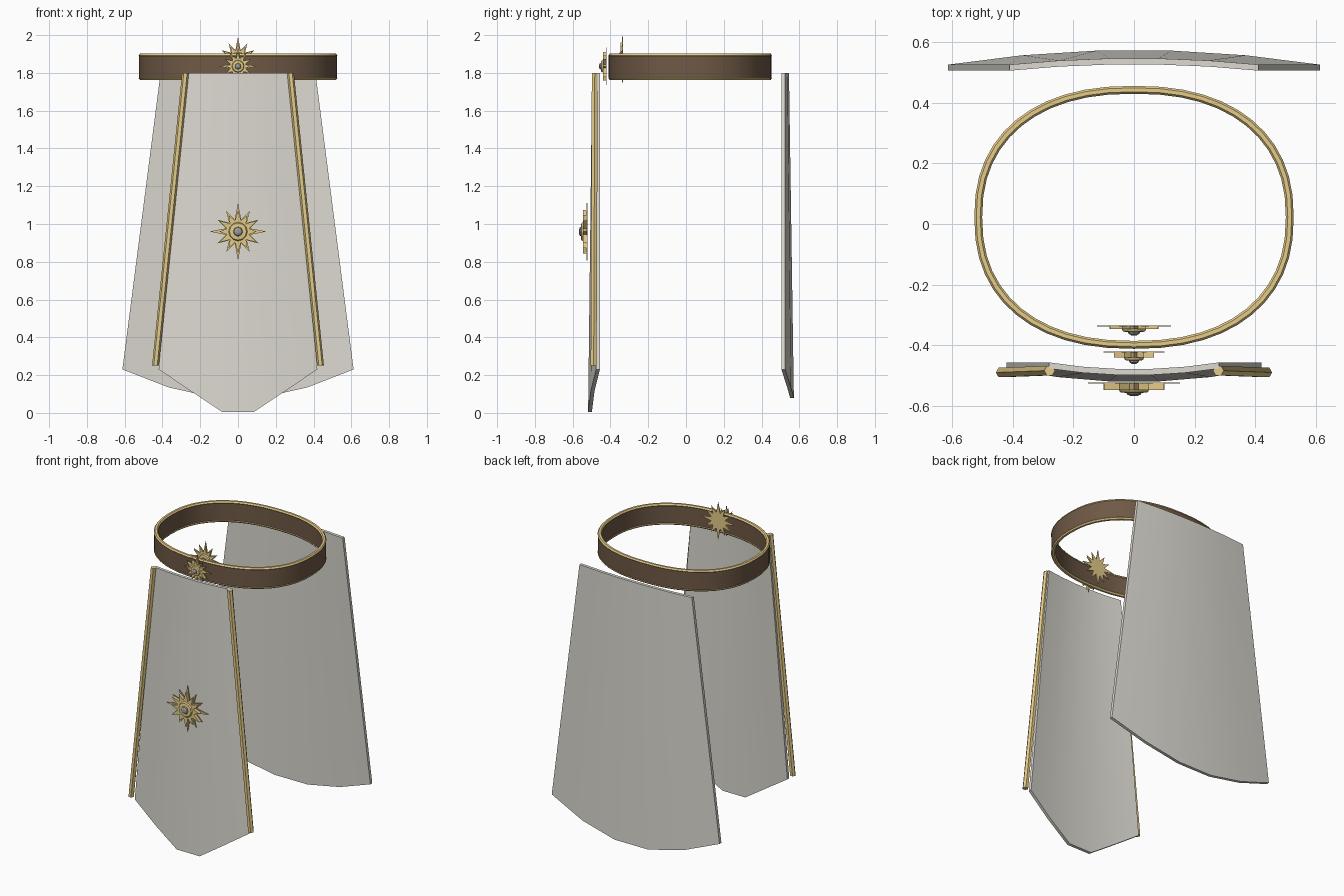
import bpy, bmesh
from math import sin, cos, pi, copysign

if "Cube" in bpy.data.objects:
    bpy.data.objects.remove(bpy.data.objects["Cube"])


def material(name, rgb):
    m = bpy.data.materials.new(name)
    m.diffuse_color = (*rgb, 1)
    m.use_nodes = True
    m.node_tree.nodes["Principled BSDF"].inputs["Base Color"].default_value = m.diffuse_color
    return m


GOLD = material("gold", (0.78, 0.60, 0.25))
LEATHER = material("leather", (0.16, 0.10, 0.06))
CLOTH = material("cloth", (0.72, 0.70, 0.64))
GEM = material("gem", (0.35, 0.35, 0.34))


def make(name, verts, faces, mat, smooth=False):
    me = bpy.data.meshes.new(name)
    me.from_pydata(verts, [], faces)
    bm = bmesh.new()
    bm.from_mesh(me)
    bmesh.ops.recalc_face_normals(bm, faces=bm.faces)
    bm.to_mesh(me)
    bm.free()
    me.materials.append(mat)
    ob = bpy.data.objects.new(name, me)
    bpy.context.collection.objects.link(ob)
    if smooth:
        bpy.ops.object.select_all(action='DESELECT')
        ob.select_set(True)
        bpy.context.view_layer.objects.active = ob
        bpy.ops.object.shade_smooth_by_angle(angle=0.6)
    return ob


def bridge(rings, closed):
    """Faces joining successive rings of equal size; closed joins last to first."""
    n, k = len(rings[0]), len(rings)
    faces = []
    for i in range(k if closed else k - 1):
        for j in range(n):
            a, b, l = i * n, ((i + 1) % k) * n, (j + 1) % n
            faces.append((a + j, a + l, b + l, b + j))
    if not closed:
        faces += [tuple(range(n)), tuple(range((k - 1) * n, k * n))]
    return [p for r in rings for p in r], faces


# Belt: a rounded oval swept with a small cross-section
def hoop(name, section, mat, n=48):
    rings = []
    for i in range(n):
        a = 2 * pi * i / n
        c, s = cos(a), sin(a)
        ux, uy = (copysign(abs(v) ** (2 / 2.3), v) for v in (c, s))
        rings.append([((0.513 + d) * ux, 0.022 + (0.42 + d) * uy, z) for d, z in section])
    return make(name, *bridge(rings, True), mat, True)


hoop("belt", [(-.010, 1.772), (.011, 1.772), (.011, 1.893), (-.010, 1.893)], LEATHER)
for name, z in (("belt_top_rim", 1.893), ("belt_bottom_rim", 1.772)):
    hoop(name, [(.013 * cos(k * pi / 3), z + .010 * sin(k * pi / 3)) for k in range(6)], GOLD)


# Cloth panels: six columns bowed outward, with a shaped hem
def panel(name, top_w, bot_w, edge_y, bow_top, bow_bot, hem):
    rings = []
    for u, zb in zip((-1, -.6, -.2, .2, .6, 1), hem + hem[::-1]):
        bulge = 1 - u * u
        yt, yb = edge_y + bow_top * bulge, edge_y + bow_bot * bulge
        t = .010
        rings.append([(u * top_w, yt - t, 1.8), (u * top_w, yt + t, 1.8),
                      (u * bot_w, yb + t, zb), (u * bot_w, yb - t, zb)])
    return make(name, *bridge(rings, False), CLOTH, True)


panel("front_panel", .28, .42, -.466, -.022, -.044, [.23, .117, .005])
panel("back_panel", .41, .612, .515, .021, .048, [.23, .135, .08])

# Gold trims along the front panel edges
for side, label in ((-1, "left"), (1, "right")):
    rings = []
    for x, y, z in ((.278, -.483, 1.80), (.437, -.489, .25)):
        rings.append([(side * (x + .018 * cos(k * pi / 3)), y + .018 * sin(k * pi / 3), z)
                      for k in range(6)])
    make(label + "_trim", *bridge(rings, False), GOLD)


# Sun emblems: thin star, thicker star, disc and gem, facing -y
def disc_rings(radii, y, z, n=12):
    return [[(r * cos(2 * pi * k / n), y + dy, z + r * sin(2 * pi * k / n))
             for k in range(n)] for r, dy in radii]


def star(name, tips, inner, z, y0, y1, points=12):
    rings = []
    for y in (y0, y1):
        ring = []
        for k in range(points * 2):
            r = inner if k % 2 else tips[(k // 2) % len(tips)]
            a = pi / 2 + pi * k / points
            ring.append((r * cos(a), y, z + r * sin(a)))
        rings.append(ring)
    return make(name, *bridge(rings, False), GOLD)


def emblem(name, y, z, s, thick):
    star(name + "_rays", (.152 * s, .125 * s, .125 * s), .066 * s, z, y, y - .004)
    star(name + "_inner_rays", (.115 * s, .10 * s), .06 * s, z, y - .004, y - thick)
    make(name + "_disc", *bridge(disc_rings(
        [(.05 * s, -thick), (.045 * s, -thick - .008), (.03 * s, -thick - .010)], y, z), False), GOLD)
    make(name + "_gem", *bridge(disc_rings(
        [(.026 * s, -thick - .009), (.022 * s, -thick - .016), (.010 * s, -thick - .021)],
        y, z, 8), False), GEM)


emblem("panel_sun", -.522, .96, 1, .024)
emblem("belt_sun", -.420, 1.835, .66, .020)
emblem("inner_sun", -.334, 1.87, .80, .012)
